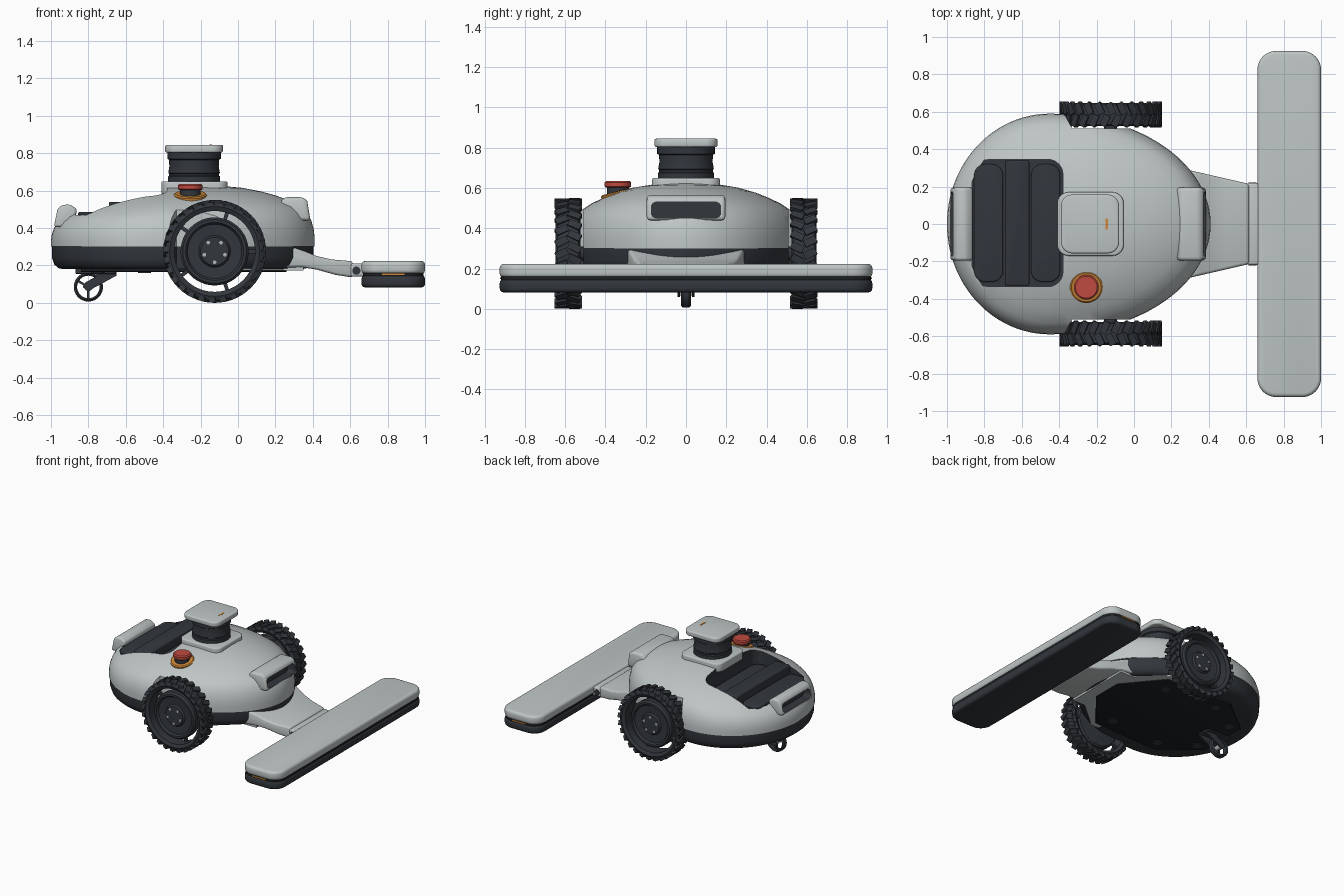
import bpy, bmesh, math
from mathutils import Matrix, Vector

if "Cube" in bpy.data.objects:
    bpy.data.objects.remove(bpy.data.objects["Cube"])


def material(name, rgb):
    m = bpy.data.materials.new(name)
    m.use_nodes = True
    m.diffuse_color = (*rgb, 1)
    m.node_tree.nodes["Principled BSDF"].inputs["Base Color"].default_value = (*rgb, 1)
    return m


light = material("light_grey", (.52, .56, .56))
dark = material("charcoal", (.032, .038, .046))
black = material("near_black", (.012, .014, .017))
red = material("signal_red", (.52, .07, .05))
orange = material("amber", (.62, .25, .04))
steel = material("steel", (.45, .47, .48))


def finish(name, bm, mats, bevel=0, cutters=()):
    """Turn a bmesh into an object, cut and bevel it, then smooth it."""
    bmesh.ops.recalc_face_normals(bm, faces=bm.faces)
    me = bpy.data.meshes.new(name)
    bm.to_mesh(me)
    bm.free()
    ob = bpy.data.objects.new(name, me)
    bpy.context.collection.objects.link(ob)
    for m in mats if isinstance(mats, (list, tuple)) else [mats]:
        me.materials.append(m)
    bpy.ops.object.select_all(action='DESELECT')
    bpy.context.view_layer.objects.active = ob
    ob.select_set(True)
    if bevel:
        mod = ob.modifiers.new("bevel", 'BEVEL')
        mod.width, mod.segments, mod.angle_limit = bevel, 3, math.radians(40)
        bpy.ops.object.modifier_apply(modifier=mod.name)
    for c in cutters:
        mod = ob.modifiers.new("cut", 'BOOLEAN')
        mod.operation, mod.solver, mod.object = 'DIFFERENCE', 'EXACT', c
        bpy.ops.object.modifier_apply(modifier=mod.name)
    bpy.ops.object.shade_smooth_by_angle(angle=math.radians(35))
    return ob


def loft(rings, closed=False):
    """Skin a list of equal-length rings; cap the ends unless closed."""
    bm = bmesh.new()
    vs = [[bm.verts.new(p) for p in ring] for ring in rings]
    n = len(vs[0])
    for a, b in zip(vs, vs[1:] + vs[:1] if closed else vs[1:]):
        for i in range(n):
            bm.faces.new((a[i], a[(i + 1) % n], b[(i + 1) % n], b[i]))
    if not closed:
        bm.faces.new(vs[0])
        bm.faces.new(vs[-1])
    return bm


def prism_z(pts, z0, z1):
    return loft([[(x, y, z) for x, y in pts] for z in (z0, z1)])


def prism_y(pts, y0, y1):
    return loft([[(x, y, z) for x, z in pts] for y in (y0, y1)])


def round_rect(x0, x1, y0, y1, r, n=8):
    pts = []
    corners = [(x1 - r, y1 - r), (x0 + r, y1 - r), (x0 + r, y0 + r), (x1 - r, y0 + r)]
    for k, (cx, cy) in enumerate(corners):
        for i in range(n + 1):
            a = (k + i / n) * math.pi / 2
            pts.append((cx + r * math.cos(a), cy + r * math.sin(a)))
    return pts


def lathe(profile, at, rot=None, closed=False, n=48):
    turn = [2 * math.pi * i / n for i in range(n)]
    bm = loft([[(r * math.cos(a), r * math.sin(a), z) for a in turn] for r, z in profile], closed)
    bm.transform(Matrix.Translation(at) @ (rot or Matrix.Identity(4)))
    return bm


def boxes(matrices):
    bm = bmesh.new()
    for m in matrices:
        bmesh.ops.create_cube(bm, size=1, matrix=m)
    return bm


def spin(count, r, size, z=0, slant=0, offset=0):
    """Boxes of (radial, tangential, axial) size set round a local z axis."""
    return [Matrix.Rotation(2 * math.pi * (i + offset) / count, 4, 'Z')
            @ Matrix.Translation((r, 0, z)) @ Matrix.Rotation(slant, 4, 'X')
            @ Matrix.Diagonal((*size, 1)) for i in range(count)]


def cutter(name, bm, mats=(light, dark), index=0):
    for f in bm.faces:
        f.material_index = index
    ob = finish(name, bm, mats)
    ob.hide_render = True
    ob.hide_set(True)
    return ob


# Body: egg-shaped plan, skinned through scaled rings
def egg(s, z, tilt=0):
    ring = []
    for i in range(96):
        a = 2 * math.pi * i / 96
        x = -.45 + (.86 if math.cos(a) > 0 else .55) * math.cos(a)
        x = -.3 + (x + .3) * s
        ring.append((x, .59 * math.sin(a) * s, z + tilt * (x + .3)))
    return ring


wells = [cutter("wheel_well_cutter", prism_z(
    [(-.39, s * .62), (-.33, s * .51), (.1, s * .51), (.1, s * .8), (-.39, s * .8)], 0, .9))
    for s in (1, -1)]
bay = cutter("bay_cutter", prism_z(round_rect(-.87, -.38, -.335, .345, .08), .47, .9), index=1)


def slot_cutter(name, x0, x1, z0, z1):
    bm = loft([[(x, y, z) for y, z in round_rect(-.172, .172, z0, z1, .025)] for x in (x0, x1)])
    return cutter(name, bm, index=1)


front_slot = slot_cutter("front_slot_cutter", .32, .5, .452, .53)
rear_slot = slot_cutter("rear_slot_cutter", -1.1, -.92, .42, .488)

shell_profile = [(1, .3), (1, .34), (.993, .38), (.975, .42), (.945, .455), (.9, .487), (.8, .525),
                 (.7, .553), (.6, .576), (.45, .601), (.25, .62), (.05, .63)]
finish("body_shell", loft([egg(s, z, .045 * min(1, (z - .3) / .2)) for s, z in shell_profile]),
       [light, dark], cutters=wells + [bay, front_slot, rear_slot])
tray_profile = [(.9, .18), (.94, .185), (.975, .205), (.992, .24), (.992, .3)]
finish("body_tray", loft([egg(s, z) for s, z in tray_profile]), [dark, dark], cutters=wells)

# Underside plate, trim and bolts
half = [(.26, .12), (.02, .41), (-.55, .43), (-.84, .2)]
mirrored = half + [(x, -y) for x, y in reversed(half)]
finish("underside_plate", prism_z(mirrored, .165, .19), black, .004)
trim = [(.35, .27), (.24, .27), (.02, .46), (-.05, .46)]
finish("underside_trim", prism_z(trim + [(x, -y) for x, y in reversed(trim)], .173, .21), light)
for x, y in [(-.05, .3), (-.5, .33), (-.75, .18)]:
    for s in (1, -1):
        finish("underside_bolt", lathe([(.035, .16), (.035, .17)], (x, s * y, 0), n=20), dark)

# Rear bay insert
finish("bay_bar", prism_z(round_rect(-.69, -.56, -.33, .34, .01), .46, .54), dark, .025)
for x0, x1 in ((-.855, -.70), (-.55, -.395)):
    finish("bay_pad", prism_z(round_rect(x0, x1, -.31, .32, .06), .46, .485), dark, .008)

# Handles with a grip slot at each end
finish("front_handle", prism_y([(.22, .53), (.25, .565), (.35, .565), (.37, .545), (.388, .44), (.24, .44)],
                               -.195, .195), [light, dark], .018, [front_slot])
finish("rear_handle", prism_y([(-.86, .5), (-.9, .527), (-.945, .522), (-.965, .5), (-.985, .405), (-.88, .405)],
                              -.195, .195), [light, dark], .015, [rear_slot])

# Sensor turret
finish("turret_base", prism_z(round_rect(-.41, -.055, -.17, .17, .06), .58, .65), light, .01)
finish("turret_neck", lathe([(.14, .64), (.14, .675), (.133, .68), (.133, .69), (.138, .695), (.132, .73),
                             (.134, .765), (.143, .77), (.143, .81)], (-.235, 0, 0)), dark)
finish("turret_cap", prism_z(round_rect(-.39, -.08, -.157, .157, .06), .803, .845), light, .01)
finish("turret_light", prism_z(round_rect(-.152, -.138, -.03, .03, .003), .84, .847), orange)

# Stop button on the right shoulder
lean = Matrix.Rotation(math.radians(14), 4, 'X')
finish("button_ring", lathe([(.088, -.03), (.088, .008), (.08, .014), (.06, .014)], (-.255, -.335, .57), lean), orange)
finish("button_stem", lathe([(.055, .56), (.055, .61)], (-.255, -.338, 0)), dark)
finish("button_cap", lathe([(.058, .602), (.066, .608), (.066, .628), (.058, .636)], (-.255, -.338, 0)), red)

# Drive wheels
for side, s in (("left", 1), ("right", -1)):
    at = Vector((-.125, s * .585, .275))
    rot = Matrix.Rotation(-s * math.pi / 2, 4, 'X')
    place = Matrix.Translation(at) @ rot
    finish(side + "_tyre", lathe([(.216, -.05), (.24, -.062), (.262, -.052), (.266, 0), (.262, .052),
                                  (.24, .062), (.216, .05)], at, rot, True, 72), dark)
    lugs = spin(28, .262, (.024, .036, .064), .032, .45) + spin(28, .262, (.024, .036, .064), -.032, -.45, .5)
    bm = boxes(lugs)
    bm.transform(place)
    finish(side + "_tread", bm, dark)
    finish(side + "_hub", lathe([(.035, -.12), (.035, -.04), (.17, -.03), (.182, -.02), (.182, .03), (.17, .045),
                                 (.155, .045), (.145, .03), (.085, .026), (.075, .04), (.02, .042)], at, rot), dark)
    bm = boxes(spin(5, .2, (.06, .02, .02), -.02))
    bm.transform(place)
    finish(side + "_spokes", bm, dark)
    for i in range(5):
        a = 2 * math.pi * i / 5 + math.pi / 2
        p = place @ Vector((.058 * math.cos(a), .058 * math.sin(a) * -1, .04))
        finish(side + "_wheel_bolt", lathe([(.01, 0), (.01, .007)], p, rot, n=12), steel)

# Rear caster
at = Vector((-.8, 0, .085))
rot = Matrix.Rotation(math.pi / 2, 4, 'X')
finish("caster_tyre", lathe([(.06, -.02), (.06, .02), (.068, .026), (.078, .016), (.078, -.016), (.068, -.026)],
                            at, rot, True), dark)
finish("caster_hub", lathe([(.022, -.028), (.022, .028)], at, rot, n=20), steel)
bm = boxes(spin(3, .042, (.05, .012, .02), offset=.25))
bm.transform(Matrix.Translation(at) @ rot)
finish("caster_spokes", bm, dark)
for s in (1, -1):
    finish("caster_fork", prism_y([(-.83, .085), (-.8, .06), (-.77, .08), (-.65, .145), (-.65, .172), (-.75, .172),
                                   (-.76, .14), (-.815, .11)], s * .029, s * .041), dark)
finish("caster_mount", prism_z(round_rect(-.87, -.65, -.06, .06, .03), .155, .19), dark, .005)

# Arm to the front panel, tapering forward
bm = prism_y([(.2, .19), (.2, .29), (.3, .295), (.36, .275), (.42, .25), (.5, .232), (.615, .222),
              (.615, .135), (.52, .15), (.42, .178), (.34, .19)], -1, 1)
for v in bm.verts:
    v.co.y *= .28 - .23 * (v.co.x - .33)
finish("arm", bm, light, .015)
finish("arm_hinge", prism_y([(.6, .14), (.6, .212), (.68, .21), (.68, .14)], -.218, .218), light, .012)
for s in (1, -1):
    finish("hinge_pin", lathe([(.022, -.004), (.022, .004)], (.633, s * .219, .172), rot, n=20), dark)

# Wide front panel
finish("panel_top", prism_z(round_rect(.66, 1, -.925, .925, .1, 12), .155, .224), light, .02)
finish("panel_seam", prism_z(round_rect(.667, .993, -.918, .918, .095, 12), .14, .16), black)
finish("panel_base", prism_z(round_rect(.66, 1, -.925, .925, .1, 12), .082, .148), dark, .02)
for s in (1, -1):
    finish("panel_marker", boxes([Matrix.Translation((.83, s * .918, .152)) @ Matrix.Diagonal((.12, .01, .009, 1))]), orange)
